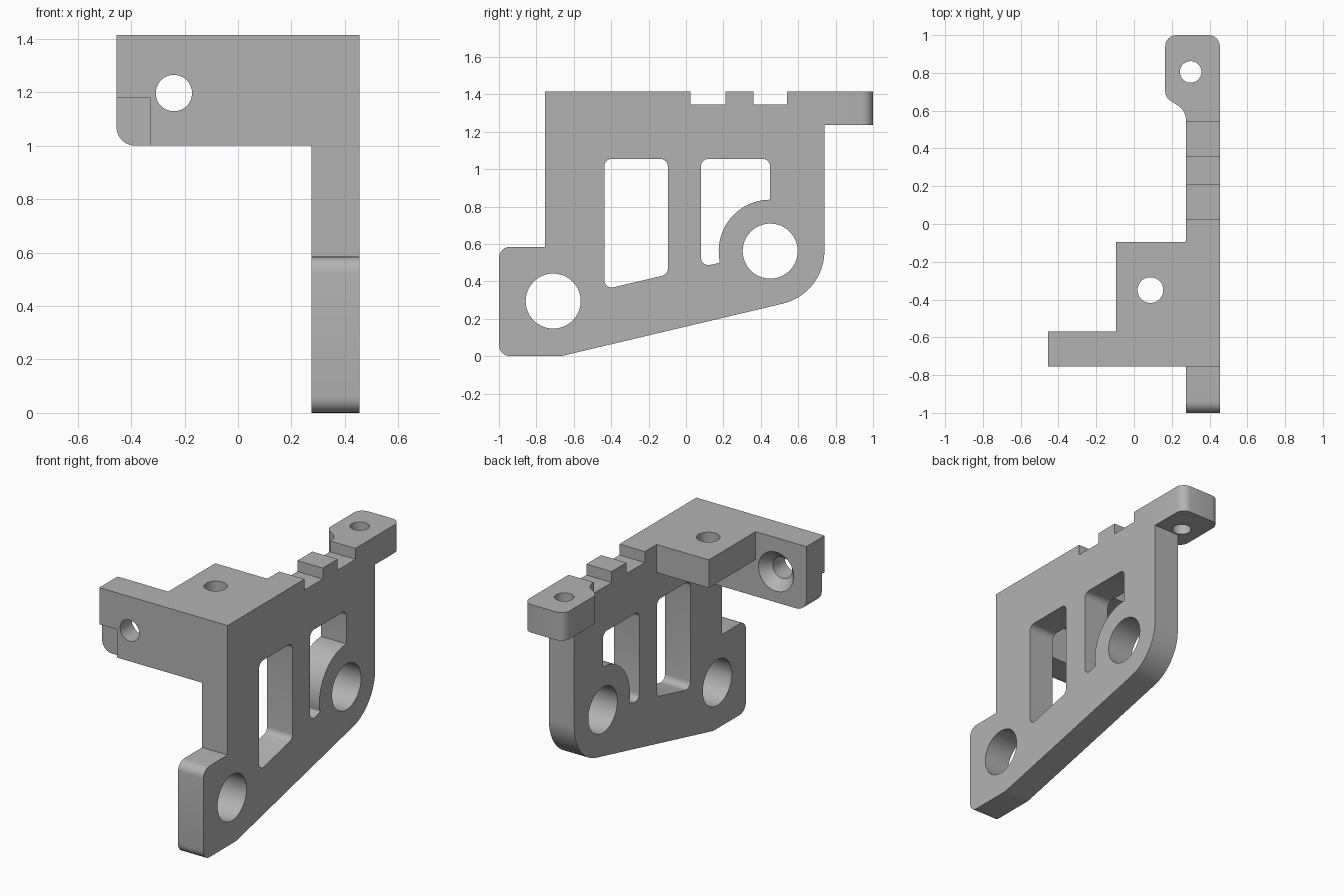
import bpy, bmesh, math
from mathutils import Vector, Matrix

old = bpy.data.objects.get("Cube")
if old:
    bpy.data.objects.remove(old, do_unlink=True)

grey = bpy.data.materials.new("plain grey")
grey.use_nodes = True
grey.diffuse_color = (0.45, 0.45, 0.45, 1)
grey.node_tree.nodes["Principled BSDF"].inputs["Base Color"].default_value = (0.45, 0.45, 0.45, 1)

# Maps profile coordinates (u, v) and depth d into space, by extrusion axis
PLACE = {"x": lambda u, v, d: (d, u, v),
         "y": lambda u, v, d: (u, d, v),
         "z": lambda u, v, d: (u, v, d)}


def rounded(corners, steps=6):
    """Turn (u, v, radius) corners into an outline with arcs."""
    out = []
    n = len(corners)
    for i, (u, v, r) in enumerate(corners):
        p = Vector((u, v))
        if r == 0:
            out.append(p)
            continue
        a = (Vector(corners[i - 1][:2]) - p).normalized()
        b = (Vector(corners[(i + 1) % n][:2]) - p).normalized()
        half = a.angle(b) / 2
        centre = p + (a + b).normalized() * (r / math.sin(half))
        t = r / math.tan(half)
        start, end = p + a * t - centre, p + b * t - centre
        sweep = start.angle_signed(end)
        count = steps if r < 0.2 else steps * 4
        for k in range(count + 1):
            out.append(centre + Matrix.Rotation(-sweep * k / count, 2) @ start)
    return out


def make_object(name, bm):
    bmesh.ops.recalc_face_normals(bm, faces=bm.faces)
    mesh = bpy.data.meshes.new(name)
    bm.to_mesh(mesh)
    bm.free()
    mesh.materials.append(grey)
    obj = bpy.data.objects.new(name, mesh)
    bpy.context.collection.objects.link(obj)
    return obj


def prism(name, axis, corners, lo, hi):
    bm = bmesh.new()
    pts = rounded(corners)
    rings = [[bm.verts.new(PLACE[axis](p.x, p.y, d)) for p in pts] for d in (lo, hi)]
    for ring in rings:
        bm.faces.new(ring)
    for i in range(len(pts)):
        bm.faces.new((rings[0][i - 1], rings[0][i], rings[1][i], rings[1][i - 1]))
    return make_object(name, bm)


def box(name, axis, u0, u1, v0, v1, lo, hi):
    return prism(name, axis, [(u0, v0, 0), (u1, v0, 0), (u1, v1, 0), (u0, v1, 0)], lo, hi)


def round_cutter(name, axis, u, v, r_lo, r_hi, lo, hi, sides=48):
    """Cylinder or cone along an axis."""
    bm = bmesh.new()
    rings = []
    for r, d in ((r_lo, lo), (r_hi, hi)):
        angles = [math.tau * k / sides for k in range(sides)]
        rings.append([bm.verts.new(PLACE[axis](u + r * math.cos(a), v + r * math.sin(a), d)) for a in angles])
        bm.faces.new(rings[-1])
    for i in range(sides):
        bm.faces.new((rings[0][i - 1], rings[0][i], rings[1][i], rings[1][i - 1]))
    return make_object(name, bm)


def combine(target, others, operation):
    for other in others:
        mod = target.modifiers.new("combine", "BOOLEAN")
        mod.operation, mod.solver, mod.object = operation, "EXACT", other
        bpy.context.view_layer.objects.active = target
        bpy.ops.object.modifier_apply(modifier=mod.name)
        bpy.data.objects.remove(other, do_unlink=True)


X0, X1 = 0.275, 0.455          # side plate thickness
TOP, SHELF = 1.415, 1.235      # top face and underside of the shelves
NOTCH = 1.345

# Side plate with a toothed top edge
bracket = prism("bracket", "x", [
    (-1, 0, 0.06), (-0.67, 0, 0.12), (0.74, 0.334, 0.29), (0.74, TOP, 0),
    (0.54, TOP, 0), (0.54, NOTCH, 0), (0.36, NOTCH, 0), (0.36, TOP, 0),
    (0.21, TOP, 0), (0.21, NOTCH, 0), (0.025, NOTCH, 0), (0.025, TOP, 0),
    (-0.755, TOP, 0), (-0.755, 0.585, 0), (-1, 0.585, 0.06)], X0, X1)

# Windows and pivot holes through the side plate
pivot = Vector((0.45, 0.562))
arc = []
for k in range(25):
    a = math.radians(90 + 103 * k / 24)
    arc.append((pivot.x + 0.275 * math.cos(a), pivot.y + 0.275 * math.sin(a), 0))
arc[-1] = (*arc[-1][:2], 0.012)
long_window = prism("long_window", "x", [
    (-0.437, 0.357, 0.04), (-0.097, 0.437, 0.04), (-0.097, 1.055, 0.04), (-0.437, 1.055, 0.04)], 0.1, 0.6)
curved_window = prism("curved_window", "x",
                      [(0.08, 1.055, 0.04), (0.45, 1.055, 0.04)] + arc + [(0.08, 0.477, 0.04)], 0.1, 0.6)
holes = [round_cutter("pivot_hole", "x", y, z, 0.147, 0.147, 0.1, 0.6, 64)
         for y, z in ((pivot.x, pivot.y), (-0.71, 0.295))]
combine(bracket, [long_window, curved_window] + holes, "DIFFERENCE")

# Front flange with a shallow corner recess and a countersunk hole
flange = prism("front_flange", "y", [
    (-0.455, 1, 0.07), (X1, 1, 0), (X1, TOP, 0), (-0.455, TOP, 0)], -0.755, -0.57)
combine(flange, [
    box("corner_recess", "y", -0.6, -0.33, 0.9, 1.18, -0.9, -0.727),
    round_cutter("flange_hole", "y", -0.24, 1.197, 0.068, 0.068, -0.9, -0.4),
    round_cutter("countersink", "y", -0.24, 1.197, 0.068, 0.134, -0.635, -0.56)], "DIFFERENCE")

# Top shelf behind the flange
shelf = box("top_shelf", "z", -0.095, 0.36, -0.66, -0.095, SHELF, TOP)
shelf_hole = round_cutter("shelf_hole", "z", 0.087, -0.35, 0.068, 0.068, 1.1, 1.6)
combine(shelf, [shelf_hole], "DIFFERENCE")

# Rear lug with a curved neck
lug = prism("rear_lug", "z", [
    (X0, 0.54, 0), (X1, 0.54, 0), (X1, 1, 0.06), (0.165, 1, 0.06),
    (0.165, 0.67, 0.06), (X0, 0.60, 0.09)], SHELF, TOP)
lug_hole = round_cutter("lug_hole", "z", 0.30, 0.805, 0.057, 0.057, 1.1, 1.6)
combine(lug, [lug_hole], "DIFFERENCE")

# Join everything into one solid and shade it
combine(bracket, [flange, shelf, lug], "UNION")
bpy.ops.object.select_all(action="DESELECT")
bracket.select_set(True)
bpy.context.view_layer.objects.active = bracket
bpy.ops.object.shade_smooth_by_angle(angle=math.radians(30))
